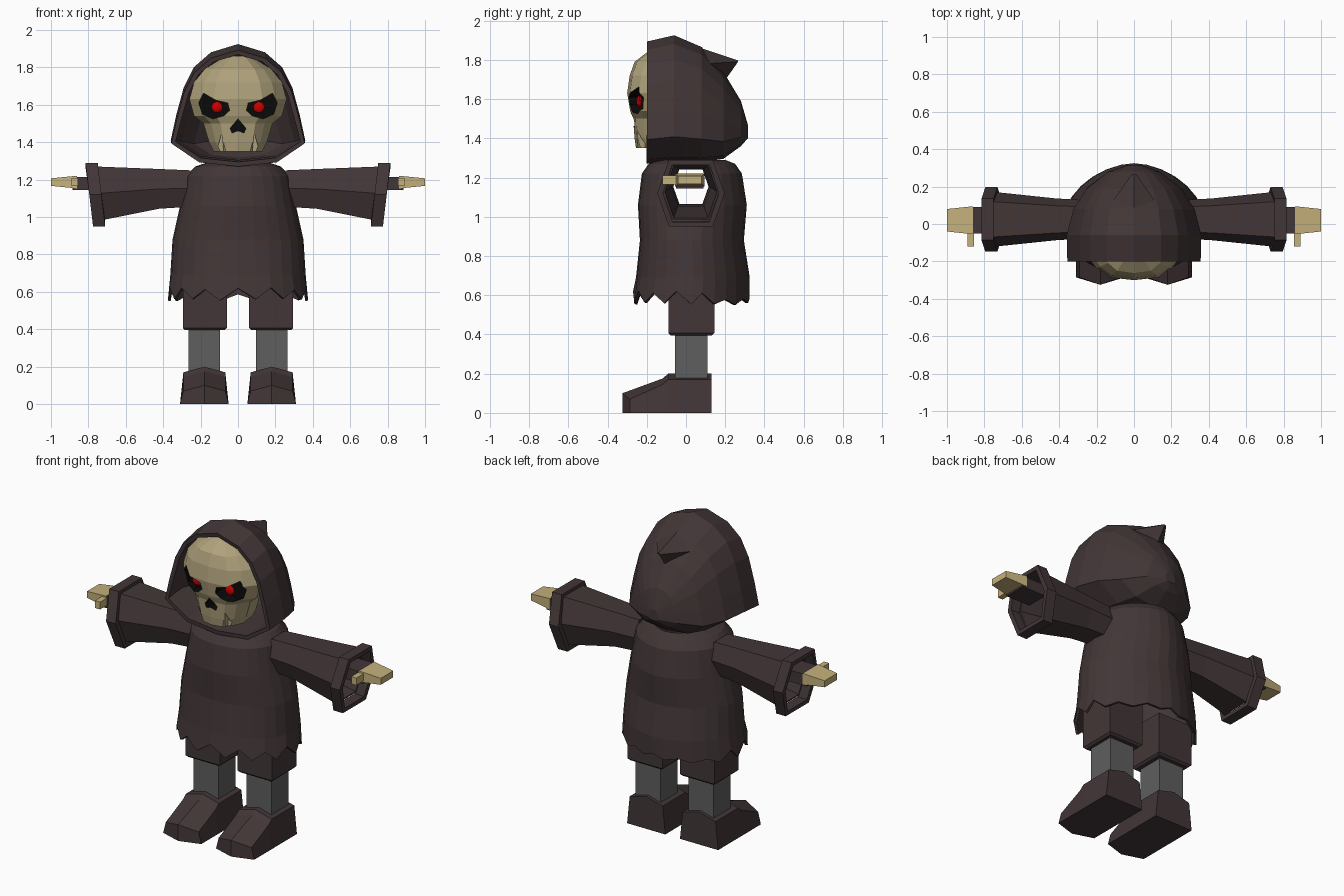
import bpy, bmesh, math, random

if "Cube" in bpy.data.objects:
    bpy.data.objects.remove(bpy.data.objects["Cube"])
random.seed(4)


def material(name, rgb):
    m = bpy.data.materials.new(name)
    m.diffuse_color = (*rgb, 1)
    m.use_nodes = True
    m.node_tree.nodes["Principled BSDF"].inputs["Base Color"].default_value = m.diffuse_color
    return m


CLOTH = material("dark brown cloth", (0.055, 0.037, 0.038))
GREY = material("grey leg", (0.112, 0.112, 0.112))
BONE = material("pale bone", (0.56, 0.44, 0.20))
SKULL = material("aged bone", (0.43, 0.36, 0.20))
BLACK = material("socket black", (0.003, 0.003, 0.003))
RED = material("eye red", (0.6, 0.0, 0.0))


def finish(name, bm, mat):
    bmesh.ops.recalc_face_normals(bm, faces=bm.faces)
    me = bpy.data.meshes.new(name)
    bm.to_mesh(me)
    bm.free()
    me.materials.append(mat)
    ob = bpy.data.objects.new(name, me)
    bpy.context.collection.objects.link(ob)
    return ob


def add_loft(bm, rings, caps="both"):
    vs = [[bm.verts.new(p) for p in r] for r in rings]
    n = len(vs[0])
    for a, b in zip(vs, vs[1:]):
        for i in range(n):
            bm.faces.new((a[i], a[(i + 1) % n], b[(i + 1) % n], b[i]))
    if caps == "split":  # six-sided ends folded along the middle
        for r in (vs[0], vs[-1]):
            bm.faces.new((r[0], r[1], r[4], r[5]))
            bm.faces.new((r[1], r[2], r[3], r[4]))
    elif caps:
        bm.faces.new(vs[0])
        if caps == "both":
            bm.faces.new(vs[-1])


def loft(name, rings, mat, caps="both"):
    bm = bmesh.new()
    add_loft(bm, rings, caps)
    return finish(name, bm, mat)


def box(name, x, y, z, mat, inset=0.0):
    def ring(zz, d):
        return [(x[0] + d, y[0] + d, zz), (x[1] - d, y[0] + d, zz),
                (x[1] - d, y[1] - d, zz), (x[0] + d, y[1] - d, zz)]
    rings = [ring(z[0], inset), ring(z[1], 0)]
    if inset:
        rings.insert(1, ring(z[0] + inset, 0))
    return loft(name, rings, mat)


def mirror(ob):
    ob.modifiers.new("mirror", 'MIRROR')
    return ob


def apply_all(ob):
    bpy.context.view_layer.objects.active = ob
    for m in list(ob.modifiers):
        bpy.ops.object.modifier_apply(modifier=m.name)


def solidify(ob, t):
    m = ob.modifiers.new("thickness", 'SOLIDIFY')
    m.thickness, m.offset = t, -1


def cut(ob, cutter):
    m = ob.modifiers.new("cut", 'BOOLEAN')
    m.operation, m.solver, m.object = 'DIFFERENCE', 'EXACT', cutter
    m.material_mode = 'TRANSFER'
    cutter.hide_render = True
    apply_all(ob)
    bpy.data.objects.remove(cutter)


# Shoes: ridge-topped sections from toe to heel
def shoe_ring(y, h, dy):
    c, w, t = 0.18, 0.13, 0.112
    return [(c - w, y, 0), (c, y + dy, 0), (c + w, y, 0),
            (c + t, y, h - 0.03), (c, y + dy, h), (c - t, y, h - 0.03)]


mirror(loft("shoe", [shoe_ring(-0.285, 0.10, -0.04), shoe_ring(-0.12, 0.175, 0),
                     shoe_ring(-0.09, 0.20, 0), shoe_ring(0.13, 0.20, 0)], CLOTH, "split"))

# Legs and trousers
mirror(box("leg", (0.095, 0.265), (-0.055, 0.11), (0.17, 0.42), GREY))
mirror(box("trouser_leg", (0.06, 0.295), (-0.09, 0.145), (0.395, 0.66), CLOTH, 0.012))

# Robe: rings (z, half width, front y, back y) tapering to the back, ragged hem
N = 28
rings = []
for z, w, y0, y1 in [(1.29, 0.17, -0.14, 0.20), (1.27, 0.23, -0.19, 0.25),
                     (1.22, 0.28, -0.225, 0.285), (1.06, 0.31, -0.245, 0.31),
                     (0.88, 0.35, -0.235, 0.295), (0.69, 0.362, -0.255, 0.325),
                     (0.55, 0.375, -0.27, 0.325)]:
    ring = []
    for i in range(N):
        a = 2 * math.pi * i / N
        c, s = math.cos(a), math.sin(a)
        p = 1.12 if s > 0 else 0.9
        x = w * math.copysign(abs(c) ** p, c)
        y = (y0 + y1) / 2 + (y1 - y0) / 2 * math.copysign(abs(s) ** p, s)
        lift = 0
        if z == 0.55:
            lift = (i % 2) * (0.025 if s > 0.3 else 0.06) + random.uniform(0, 0.015)
        ring.append((x, y, z + lift))
    rings.append(ring)
robe = loft("robe", rings, CLOTH, None)
solidify(robe, 0.015)
apply_all(robe)


# Sleeves: flaring hexagonal tubes with a tilted cuff
def hexagon(x, h, zt, zb, tilt=0.0):
    yc, zm = 0.025, (zt + zb) / 2
    pts = [(-0.65, zt), (0.65, zt), (1, zm), (0.65, zb), (-0.65, zb), (-1, zm)]
    return [(x + tilt * (z - zb) / (zt - zb), yc + u * h, z) for u, z in pts]


cut(robe, loft("arm_hole_cutter", [hexagon(-0.6, 0.09, 1.243, 1.065),
                                   hexagon(0.6, 0.09, 1.243, 1.065)], CLOTH))
sleeve = loft("sleeve", [hexagon(0.255, 0.102, 1.25, 1.055), hexagon(0.42, 0.112, 1.257, 1.045),
                         hexagon(0.72, 0.145, 1.27, 0.985, 0.03)], CLOTH, None)
solidify(sleeve, 0.012)
mirror(sleeve)
cuff = loft("cuff", [hexagon(0.71, 0.172, 1.29, 0.95, 0.04),
                     hexagon(0.775, 0.172, 1.29, 0.95, 0.04)], CLOTH, None)
solidify(cuff, 0.03)
mirror(cuff)

# Hands
mirror(box("wrist", (0.72, 0.885), (-0.05, 0.09), (1.145, 1.215), CLOTH))
mirror(loft("hand", [[(x, a, 1.187 - h), (x, b, 1.187 - h), (x, b, 1.187 + h), (x, a, 1.187 + h)]
                     for x, a, b, h in [(0.86, -0.055, 0.095, 0.034),
                                        (1.0, -0.04, 0.08, 0.02)]], BONE))
mirror(box("thumb", (0.855, 0.89), (-0.12, -0.04), (1.165, 1.21), BONE))


# Hood: front outline scaled ring by ring towards the back
def outline(y, sx, zt, zb):
    half = [(0, 1.925), (0.145, 1.88), (0.235, 1.80), (0.29, 1.69), (0.33, 1.54),
            (0.36, 1.40), (0.21, 1.294), (0, 1.27)]
    pts = half + [(-x, z) for x, z in half[-2:0:-1]]
    k = (zt - zb) / (1.925 - 1.27)
    return [(x * sx, y, zb + (z - 1.27) * k) for x, z in pts]


hood = loft("hood", [outline(*r) for r in [
    (0.315, 0.10, 1.47, 1.40), (0.28, 0.38, 1.59, 1.36), (0.19, 0.70, 1.74, 1.295),
    (0.08, 0.90, 1.865, 1.28), (-0.06, 1.0, 1.925, 1.28), (-0.2, 0.99, 1.893, 1.27)]],
    CLOTH, "first")
solidify(hood, 0.025)

# Hood peak folded out at the back
loft("hood_peak", [[(0, 0.0, 1.885), (0.13, 0.10, 1.78), (0, 0.195, 1.69), (-0.13, 0.10, 1.78)],
                   [(0, 0.265, 1.797), (0.012, 0.265, 1.79), (0, 0.262, 1.785),
                    (-0.012, 0.265, 1.79)]], CLOTH)


# Skull: horizontal sections (z, half width, front y)
def skull_ring(z, w, f):
    half = [(0, 0), (0.5, 0.05), (0.77, 0.22), (1, 0.5), (0.9, 1), (0, 1)]
    pts = half + [(-u, t) for u, t in half[-2:0:-1]]
    return [(u * w, f + t * (-0.02 - f), z) for u, t in pts]


skull = loft("skull", [skull_ring(*r) for r in [
    (1.35, 0.13, -0.255), (1.40, 0.155, -0.262), (1.50, 0.185, -0.27), (1.54, 0.235, -0.285),
    (1.63, 0.26, -0.30), (1.72, 0.235, -0.287), (1.79, 0.18, -0.262), (1.86, 0.07, -0.17)]], SKULL)


def prisms(name, shapes, y1, mat):
    bm = bmesh.new()
    for s in shapes:
        add_loft(bm, [[(x, y, z) for x, z in s] for y in (-0.5, y1)])
    return finish(name, bm, mat)


def flip(shape):
    return [(-x, z) for x, z in shape[::-1]]


# Eye sockets, nose hole and tooth gaps cut into the skull
eye = [(0.045, 1.57), (0.055, 1.61), (0.12, 1.625), (0.185, 1.663), (0.21, 1.61),
       (0.19, 1.55), (0.135, 1.525), (0.075, 1.542)]
nose = [(0, 1.525), (0.042, 1.475), (0.032, 1.45), (0, 1.462), (-0.032, 1.45), (-0.042, 1.475)]
tooth = [(0.075, 1.34), (0.118, 1.34), (0.088, 1.445)]
cut(skull, prisms("socket_cutter", [eye, flip(eye), nose], -0.195, BLACK))
cut(skull, prisms("tooth_cutter", [tooth, flip(tooth)], -0.21, SKULL))

# Glowing eyes, flattened and set inside the sockets
bm = bmesh.new()
bmesh.ops.create_icosphere(bm, subdivisions=2, radius=0.031)
bmesh.ops.scale(bm, verts=bm.verts, vec=(1, 0.5, 1))
bmesh.ops.translate(bm, verts=bm.verts, vec=(0.112, -0.238, 1.587))
mirror(finish("eyeball", bm, RED))
